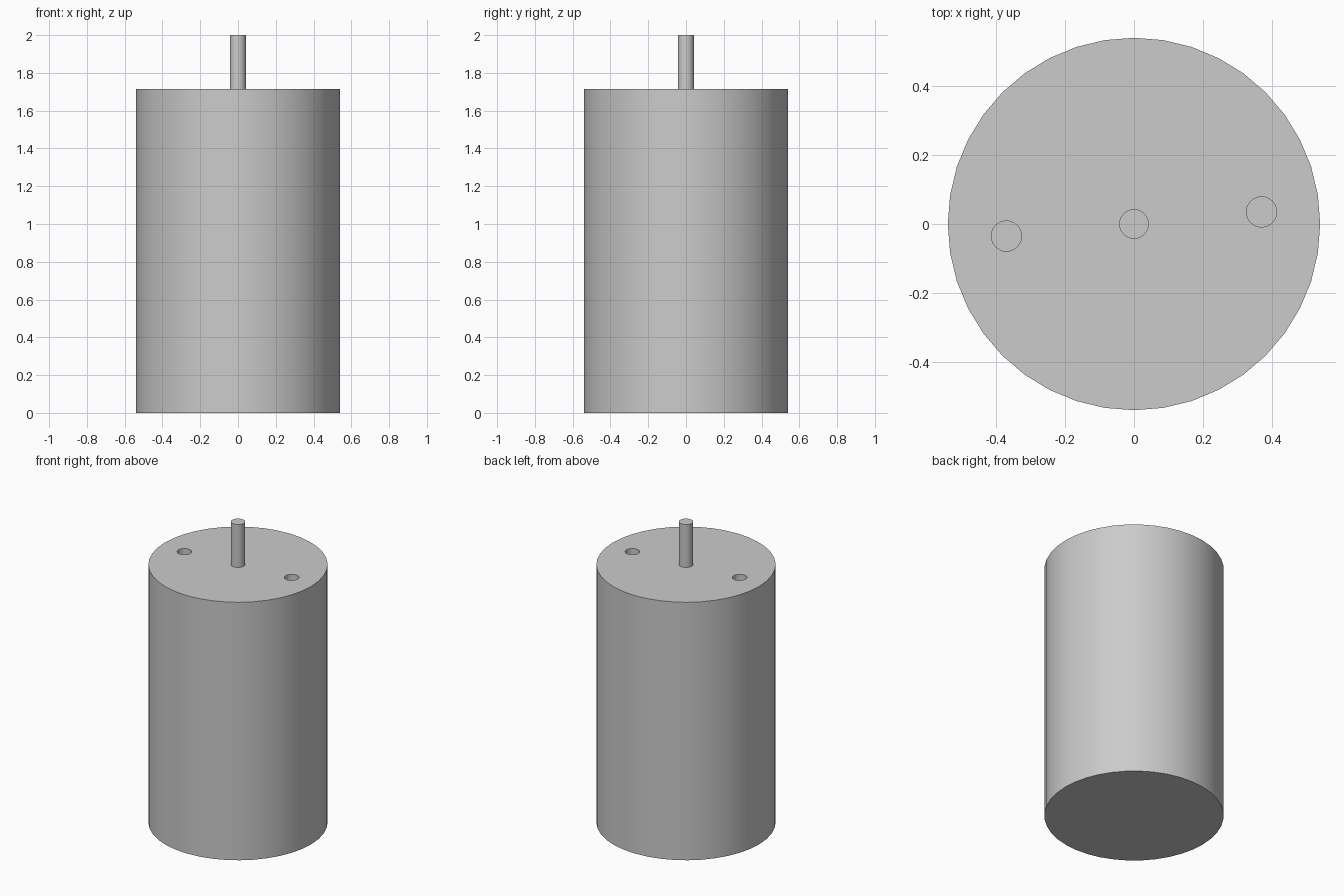
import bpy
from mathutils import Vector

if "Cube" in bpy.data.objects:
    bpy.data.objects.remove(bpy.data.objects["Cube"])

BODY_RADIUS, BODY_TOP = 0.54, 1.715
SHAFT_RADIUS, SHAFT_TOP = 0.043, 2.0
HOLE_RADIUS, HOLE_DEPTH = 0.044, 0.2
HOLE_CENTRE = Vector((0.37, 0.035))

grey = bpy.data.materials.new("plain_grey")
grey.use_nodes = True
colour = (0.6, 0.6, 0.6, 1)
grey.diffuse_color = colour
grey.node_tree.nodes["Principled BSDF"].inputs["Base Color"].default_value = colour


def cylinder(name, radius, bottom, top, sides, centre=(0, 0)):
    bpy.ops.mesh.primitive_cylinder_add(
        vertices=sides, radius=radius, depth=top - bottom,
        location=(centre[0], centre[1], (bottom + top) / 2))
    obj = bpy.context.object
    obj.name = name
    obj.data.materials.append(grey)
    return obj


# Cylindrical housing
body = cylinder("motor_body", BODY_RADIUS, 0, BODY_TOP, 40)

# Two blind mounting holes on opposite sides of the top face
for side in (-1, 1):
    cutter = cylinder("hole_cutter", HOLE_RADIUS, BODY_TOP - HOLE_DEPTH,
                      BODY_TOP + 0.1, 24, HOLE_CENTRE * side)
    cutter.hide_render = True
    bpy.context.view_layer.objects.active = body
    cut = body.modifiers.new("mounting_hole", 'BOOLEAN')
    cut.operation = 'DIFFERENCE'
    cut.solver = 'EXACT'
    cut.object = cutter
    bpy.ops.object.modifier_apply(modifier=cut.name)
    bpy.data.objects.remove(cutter)

# Output shaft
shaft = cylinder("output_shaft", SHAFT_RADIUS, BODY_TOP, SHAFT_TOP, 24)

# Smooth round walls, crisp rims
for obj in (body, shaft):
    bpy.ops.object.select_all(action='DESELECT')
    obj.select_set(True)
    bpy.context.view_layer.objects.active = obj
    bpy.ops.object.shade_smooth_by_angle()
